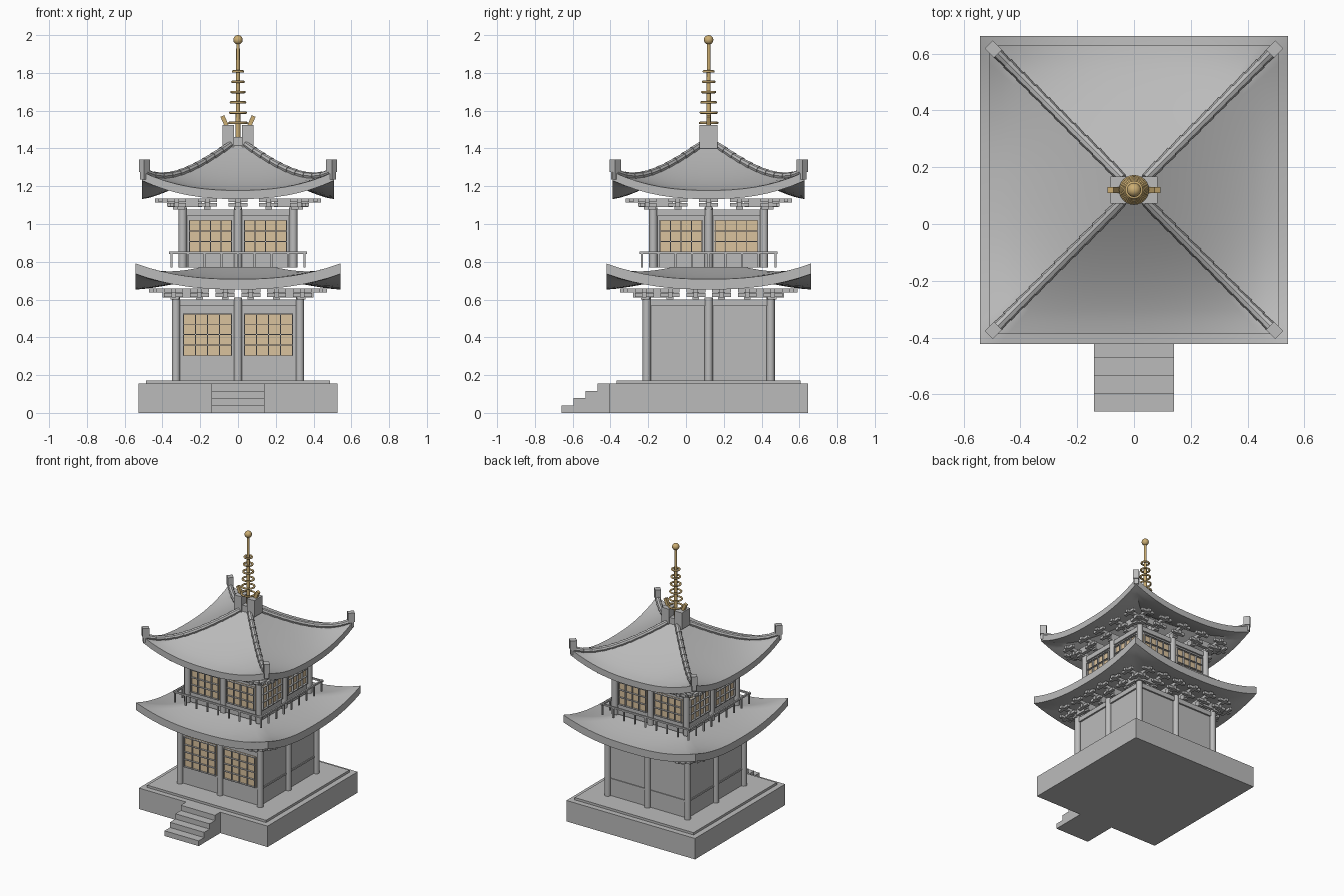
import bpy, bmesh, math
from mathutils import Matrix, Vector

if "Cube" in bpy.data.objects:
    bpy.data.objects.remove(bpy.data.objects["Cube"])

CY = 0.12                                   # tower axis sits behind the steps


def material(name, rgb):
    m = bpy.data.materials.new(name)
    m.diffuse_color = (*rgb, 1)
    m.use_nodes = True
    m.node_tree.nodes["Principled BSDF"].inputs["Base Color"].default_value = m.diffuse_color
    return m


STONE = material("grey", (0.5, 0.5, 0.5))
PAPER = material("paper_tan", (0.70, 0.54, 0.34))
GOLD = material("gold", (0.60, 0.42, 0.17))


def box(bm, lo, hi, turn=Matrix()):
    lo, hi = Vector(lo), Vector(hi)
    m = turn @ Matrix.Translation((lo + hi) / 2) @ Matrix.Diagonal((*(hi - lo), 1))
    bmesh.ops.create_cube(bm, size=1, matrix=m)


def rod(bm, p, q, r1, r2=None, sides=12):
    p, q = Vector(p), Vector(q)
    d = q - p
    m = Matrix.Translation((p + q) / 2) @ d.to_track_quat('Z', 'Y').to_matrix().to_4x4()
    bmesh.ops.create_cone(bm, cap_ends=True, segments=sides, radius1=r1,
                          radius2=r1 if r2 is None else r2, depth=d.length, matrix=m)


def finish(name, bm, mat, smooth=False):
    bmesh.ops.recalc_face_normals(bm, faces=bm.faces)
    me = bpy.data.meshes.new(name)
    bm.to_mesh(me)
    bm.free()
    ob = bpy.data.objects.new(name, me)
    ob.location.y = CY
    me.materials.append(mat)
    bpy.context.collection.objects.link(ob)
    if smooth:
        bpy.ops.object.select_all(action='DESELECT')
        ob.select_set(True)
        bpy.context.view_layer.objects.active = ob
        bpy.ops.object.shade_smooth_by_angle(angle=math.radians(35))
    return ob


# four sides of the tower; the first one faces the front
TURNS = [Matrix.Rotation(k * math.pi / 2, 4, 'Z') for k in range(4)]

# stone platform and steps
bm = bmesh.new()
box(bm, (-.527, -.527, 0), (.527, .527, .155))
box(bm, (-.487, -.487, .155), (.487, .487, .172))
finish("platform", bm, STONE)
bm = bmesh.new()
for i in range(4):
    y = -.66 - CY + .0635 * i
    box(bm, (-.14, y, 0), (.14, y + .0635, .0388 * (i + 1)))
finish("front_steps", bm, STONE)


def storey(name, z0, z1, wall, post, sill):
    """Walls, posts, top beams and sills of one floor."""
    bm = bmesh.new()
    box(bm, (-wall, -wall, z0), (wall, wall, z1))
    for t in TURNS:
        box(bm, (-post, -wall - .012, z1 - .035), (post, -wall, z1), t)
        box(bm, (-post, -wall - .006, sill - .012), (post, -wall, sill), t)
    finish(name + "_walls", bm, STONE)
    bm = bmesh.new()
    for t in TURNS:
        for x in (-post, 0):
            rod(bm, t @ Vector((x, -post, z0)), t @ Vector((x, -post, z1 + .01)), .022)
    finish(name + "_posts", bm, STONE, True)


def windows(name, turns, wall, x0, x1, z0, z1, cols, rows):
    """Paper panes with thin deep lattice fins, two per side."""
    pane, fins = bmesh.new(), bmesh.new()
    for t in turns:
        for a, b in ((-x1, -x0), (x0, x1)):
            box(pane, (a, -wall - .006, z0), (b, -wall, z1), t)
            for i in range(cols + 1):
                x = a + .003 + (b - a - .006) * i / cols
                box(fins, (x - .002, -wall - .02, z0), (x + .002, -wall - .004, z1), t)
            for j in range(rows + 1):
                z = z0 + .003 + (z1 - z0 - .006) * j / rows
                box(fins, (a, -wall - .02, z - .002), (b, -wall - .004, z + .002), t)
    finish(name + "_panes", pane, PAPER)
    finish(name + "_lattice", fins, STONE)


storey("lower", .172, .60, .322, .328, .302)
windows("lower", TURNS[:1], .322, .032, .292, .302, .527, 4, 4)
storey("upper", .77, 1.077, .287, .293, .85)
windows("upper", TURNS, .287, .032, .26, .85, 1.02, 4, 3)


# bracket arms under the eaves
def brackets(name, z, wall, reach, count, span):
    bm = bmesh.new()
    for t in TURNS:
        for i in range(count):
            x = -span + 2 * span * i / (count - 1)
            box(bm, (x - .018, -wall - .03, z), (x + .018, -wall + .01, z + .037), t)
            box(bm, (x - .012, -reach + .07, z + .012), (x + .012, -wall + .1, z + .037), t)
            box(bm, (x - .012, -reach, z + .037), (x + .012, -wall + .1, z + .058), t)
            for y, h in ((reach - .09, .014), (reach - .03, .038)):
                box(bm, (x - .05, -y - .011, z + h), (x + .05, -y + .011, z + h + .02), t)
    finish(name, bm, STONE)


brackets("lower_brackets", .60, .322, .47, 6, .34)
brackets("upper_brackets", 1.078, .29, .44, 5, .325)


# curved roofs with raised corners
def roof_height(u, t, eave, rise, lift):
    return eave + rise * (1 - u) ** 1.4 + lift * u ** 4 * abs(t) ** 2.4


def roof(name, half, thick, *shape, n=12, m=16):
    bm = bmesh.new()
    steps = [(i / n, 0) for i in range(n + 1)] + [(i / n, -thick) for i in range(n, -1, -1)]
    rings = []
    for u, dz in steps:
        ring = []
        for turn in TURNS:
            for j in range(m):
                t = -1 + 2 * j / m
                p = Vector((t * u * half, -u * half, roof_height(u, t, *shape) + dz))
                ring.append(bm.verts.new(turn @ p))
        rings.append(ring)
    for a, b in zip(rings, rings[1:]):
        for j in range(4 * m):
            k = (j + 1) % (4 * m)
            bm.faces.new((a[j], a[k], b[k], b[j]))
    bmesh.ops.remove_doubles(bm, verts=bm.verts, dist=1e-5)
    finish(name, bm, STONE, True)


UPPER = (1.178, .265, .098)
roof("lower_roof", .542, .055, .708, .115, .083)
roof("upper_roof", .508, .046, *UPPER)

# hip ridge tiles and corner end blocks
tiles, ends = bmesh.new(), bmesh.new()
for t in TURNS:
    hip = [Vector((u * .508, -u * .508, roof_height(u, 1, *UPPER) + .008))
           for u in [.08 + .88 * i / 10 for i in range(11)]]
    for p, q in zip(hip, hip[1:]):
        rod(tiles, t @ p, t @ (q + (q - p) * .06), .016, .02, 8)
    corner = t @ Matrix.Translation((.495, -.495, 0)) @ Matrix.Rotation(math.pi / 4, 4, 'Z')
    box(ends, (-.02, -.023, 1.275), (.02, .023, 1.342), corner)
    box(ends, (-.015, -.018, 1.235), (.015, .018, 1.275), corner)
finish("hip_ridge_tiles", tiles, STONE, True)
finish("ridge_end_blocks", ends, STONE)

# balcony railing
bm = bmesh.new()
for t in TURNS:
    box(bm, (-.365, -.359, .842), (.365, -.347, .854), t)
    for i in range(8):
        x = -.353 + .706 * i / 8
        box(bm, (x - .005, -.358, .77), (x + .005, -.348, .844), t)
finish("balcony_railing", bm, STONE)

# roof cap: two blocks and a collar
bm = bmesh.new()
for s in (-1, 1):
    xs = sorted((s * .022, s * .083))
    box(bm, (xs[0], -.048, 1.40), (xs[1], .048, 1.523))
box(bm, (-.022, -.04, 1.38), (.022, .04, 1.46))
finish("roof_cap", bm, STONE)

# gold horns
bm = bmesh.new()
for s in (-1, 1):
    tilt = Matrix.Translation((s * .072, 0, 1.547)) @ Matrix.Rotation(s * .42, 4, 'Y')
    box(bm, (-.011, -.011, -.027), (.011, .011, .027), tilt)
finish("cap_horns", bm, GOLD)

# gold spire: mast, finial ball and rings
bm = bmesh.new()
rod(bm, (0, 0, 1.44), (0, 0, 1.965), .013, .009)
bmesh.ops.create_uvsphere(bm, u_segments=16, v_segments=10, radius=.025,
                          matrix=Matrix.Translation((0, 0, 1.975)))
finish("spire_mast", bm, GOLD, True)
for i in range(6):
    bpy.ops.mesh.primitive_torus_add(
        major_radius=.046 - .004 * i, minor_radius=.0065, major_segments=24,
        minor_segments=8, location=(0, CY, 1.535 + .0545 * i))
    ring = bpy.context.object
    ring.name = f"spire_ring_{i + 1}"
    ring.data.materials.append(GOLD)
    bpy.ops.object.shade_smooth_by_angle(angle=math.radians(50))
